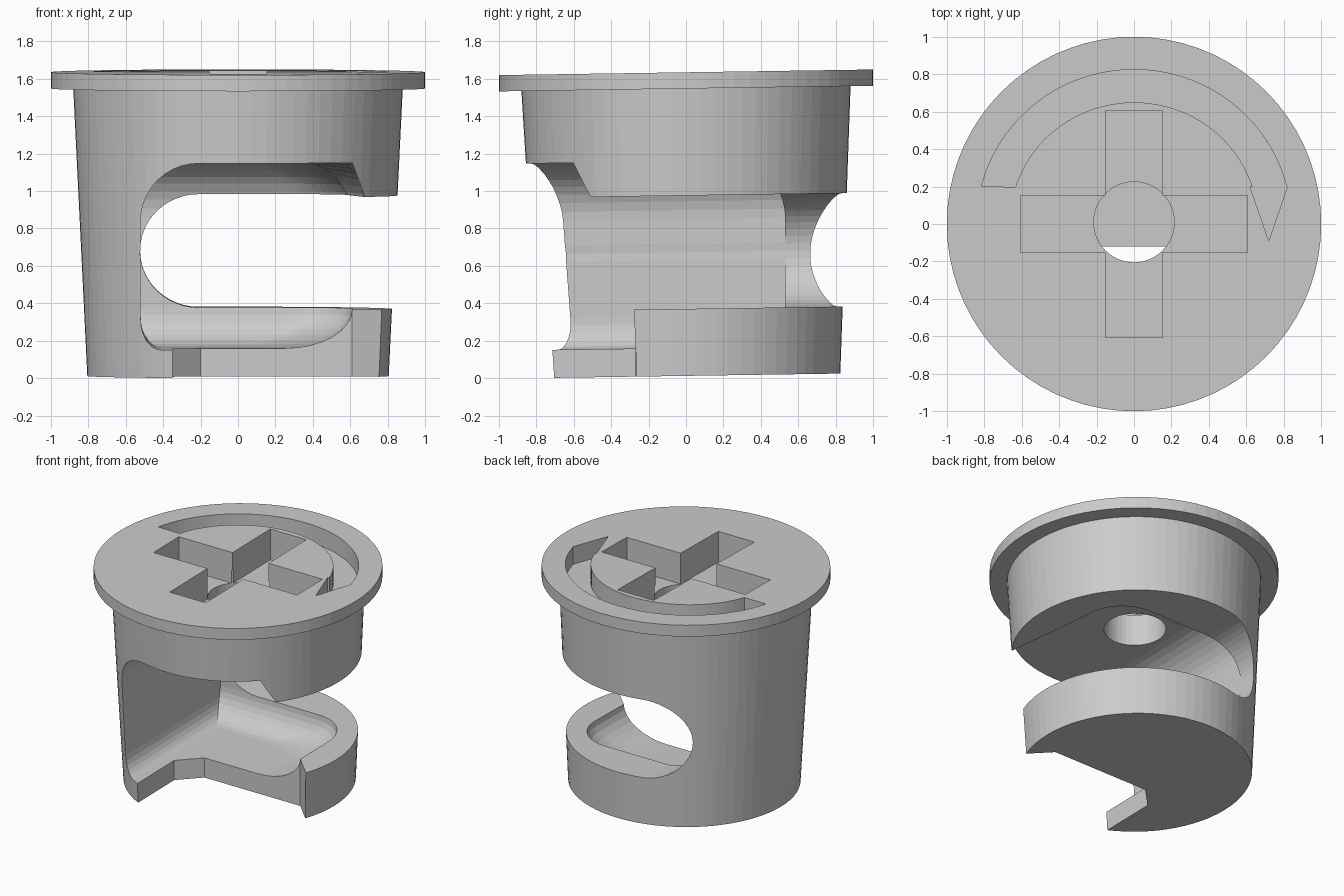
import bpy, bmesh
from math import sin, cos, pi, sqrt

if "Cube" in bpy.data.objects:
    bpy.data.objects.remove(bpy.data.objects["Cube"])


def loft(name, loops):
    """Closed solid through a stack of equally long vertex loops."""
    bm = bmesh.new()
    rings = [[bm.verts.new(p) for p in loop] for loop in loops]
    n = len(rings[0])
    for a, b in zip(rings, rings[1:]):
        for i in range(n):
            j = (i + 1) % n
            bm.faces.new((a[i], a[j], b[j], b[i]))
    bm.faces.new(rings[0][::-1])
    bm.faces.new(rings[-1])
    bmesh.ops.recalc_face_normals(bm, faces=bm.faces[:])
    mesh = bpy.data.meshes.new(name)
    bm.to_mesh(mesh)
    bm.free()
    ob = bpy.data.objects.new(name, mesh)
    bpy.context.collection.objects.link(ob)
    return ob


def prism(name, pts, lo, hi, along_y=False):
    if along_y:
        return loft(name, [[(u, h, v) for u, v in pts] for h in (lo, hi)])
    return loft(name, [[(u, v, h) for u, v in pts] for h in (lo, hi)])


def arc(cx, cy, rx, ry, a0, a1, n):
    return [(cx + rx * cos(a0 + (a1 - a0) * i / n),
             cy + ry * sin(a0 + (a1 - a0) * i / n)) for i in range(n + 1)]


def circle(r, cy=0, n=72):
    return arc(0, cy, r, r, 0, 2 * pi * (n - 1) / n, n - 1)


# tapered drum with a thin flange on top
drum = [(0.805, 0.02, 0.012), (0.88, 0, 1.548), (1.0, 0, 1.548), (1.0, 0, 1.635)]
body = loft("cam_body", [[(x, y, z) for x, y in circle(r, cy)] for r, cy, z in drum])

cutters = []

# slot through the drum, round on the left and open on the right
slot = arc(-0.21, 0.673, 0.313, 0.303, pi / 2, 3 * pi / 2, 24) + [(1.2, 0.37), (1.2, 0.976)]
cutters.append(prism("slot_cutter", slot, -1.2, 1.2, True))


# wider rounded pocket, open to the front
def inset(z, low_h, low_r, high_h, high_r):
    zl, zh = 0.162 + low_h, 1.16 - high_h
    if z < zl:
        t = (zl - z) / low_h
        return low_r * (1 - sqrt(max(0, 1 - t * t)))
    if z > zh:
        t = (z - zh) / high_h
        return high_r * (1 - sqrt(max(0, 1 - t * t)))
    return 0


levels = [0.162 + 0.21 * (1 - cos(pi / 2 * i / 8)) for i in range(9)]
levels += [1.16 - 0.31 * (1 - sin(pi / 2 * i / 10)) for i in range(11)]
pocket = []
for z in levels:
    xl = -0.52 + inset(z, 0.16, 0.11, 0.31, 0.31)
    yb = 0.53 - inset(z, 0.21, 0.2, 0.31, 0.3)
    xr = 0.61 - inset(z, 0.21, 0.36, 0.1, 0)
    front = xr
    if z > 0.8:
        front = 0.61 + 0.07 * min(1, (1.16 - z) / 0.19)
        xr -= inset(z, 0.21, 0, 0.31, 0.3)
    r = 0.3
    outline = [(front, -1.2), (front, -0.5)] + arc(xr - r, yb - r, r, r, 0, pi / 2, 10)
    outline += [(xl, yb), (xl, -1.2)]
    pocket.append([(x, y, z) for x, y in outline])
cutters.append(loft("pocket_cutter", pocket))

# notch through the floor
notch = [(-0.35, -1.2), (-0.35, -0.27), (-0.2, -0.12), (0.61, -0.12),
         (0.77, -0.28), (1.2, -0.71), (1.2, -1.2)]
cutters.append(prism("notch_cutter", notch, -0.2, 0.6))

# cross-shaped driver recess and centre hole
a, b = 0.152, 0.607
cross = [(a, a), (a, b), (-a, b), (-a, a), (-b, a), (-b, -a),
         (-a, -a), (-a, -b), (a, -b), (a, -a), (b, -a), (b, a)]
cutters.append(prism("cross_cutter", cross, 1.4, 1.8))
cutters.append(prism("hole_cutter", circle(0.215, 0.01, 48), 0.9, 1.5))

# curved direction arrow
s = 0.245
arrow = arc(0, 0, 0.84, 0.825, s, pi - s, 40) + arc(0, 0, 0.665, 0.65, pi - 0.31, 0.31, 40)
arrow += [(0.62, 0.197), (0.72, -0.09), (0.818, 0.197)]
cutters.append(prism("arrow_cutter", arrow, 1.5, 1.8))

bpy.context.view_layer.objects.active = body
for c in cutters:
    mod = body.modifiers.new(c.name, 'BOOLEAN')
    mod.operation = 'DIFFERENCE'
    mod.solver = 'EXACT'
    mod.object = c
    bpy.ops.object.modifier_apply(modifier=mod.name)
    bpy.data.objects.remove(c)

# slight tilt: the back sits a little higher
for v in body.data.vertices:
    v.co.z += 0.015 * v.co.y
